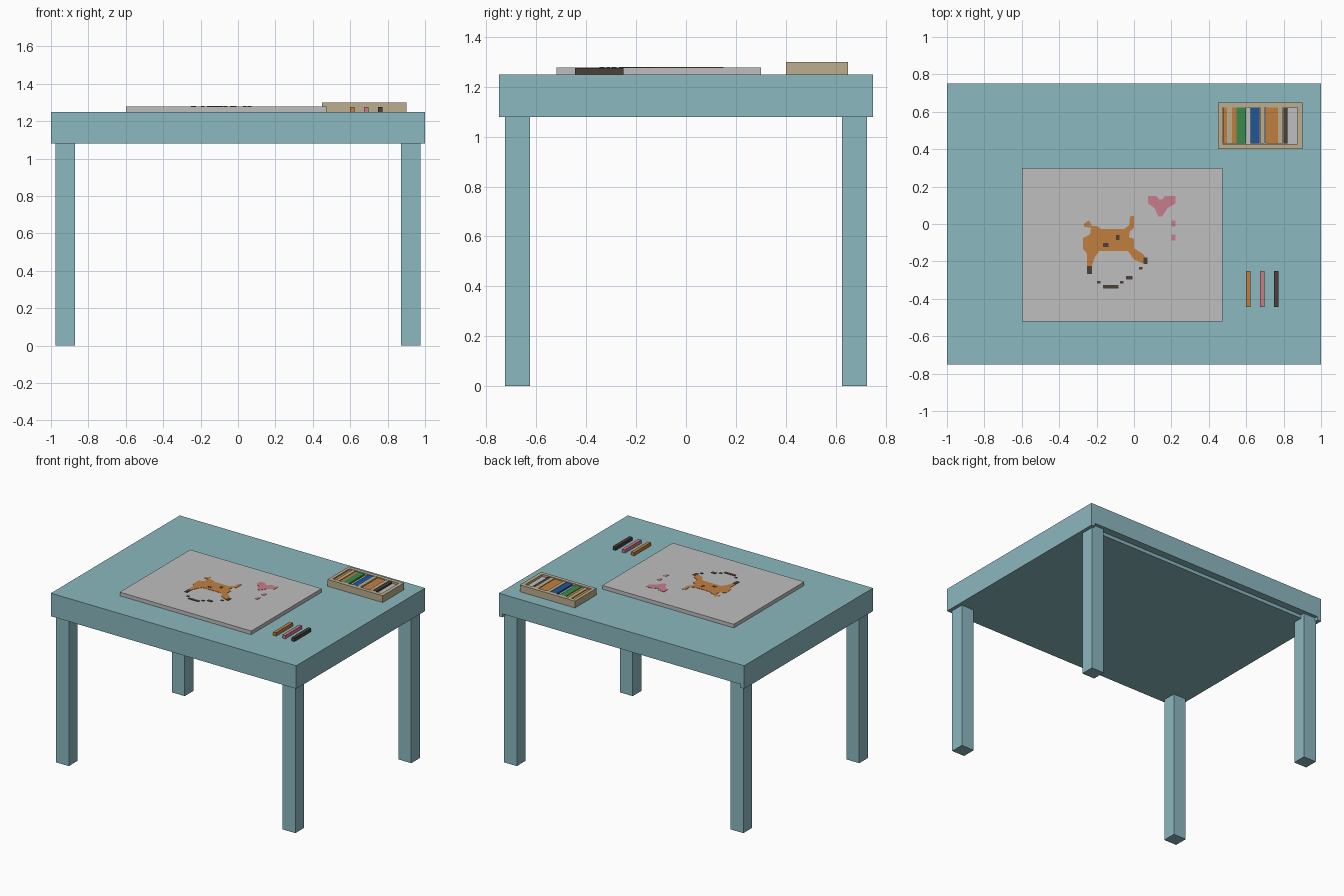
import bpy
import bmesh

cube = bpy.data.objects.get("Cube")
if cube:
    bpy.data.objects.remove(cube, do_unlink=True)


def material(name, rgb):
    """Flat material from 0-255 display values, stored as linear."""
    lin = []
    for c in rgb:
        c /= 255
        lin.append(c / 12.92 if c <= 0.04045 else ((c + 0.055) / 1.055) ** 2.4)
    col = (*lin, 1.0)
    m = bpy.data.materials.new(name)
    m.use_nodes = True
    m.diffuse_color = col
    bsdf = m.node_tree.nodes["Principled BSDF"]
    bsdf.inputs["Base Color"].default_value = col
    bsdf.inputs["Roughness"].default_value = 0.8
    return m


TEAL = material("teal paint", (139, 184, 191))
GREY = material("paper grey", (191, 191, 191))
TAN = material("tan card", (188, 175, 143))
ORANGE = material("orange wax", (193, 127, 64))
PINK = material("pink wax", (198, 125, 138))
DARK = material("dark brown wax", (76, 64, 56))
GREEN = material("green wax", (56, 138, 76))
BLUE = material("blue wax", (32, 86, 152))


def prism(name, outline, z0, z1, mat):
    """Extrude a flat outline from z0 up to z1."""
    bm = bmesh.new()
    face = bm.faces.new([bm.verts.new((x, y, z0)) for x, y in outline])
    top = bmesh.ops.extrude_face_region(bm, geom=[face])["geom"]
    verts = [g for g in top if isinstance(g, bmesh.types.BMVert)]
    bmesh.ops.translate(bm, verts=verts, vec=(0, 0, z1 - z0))
    bmesh.ops.recalc_face_normals(bm, faces=bm.faces)
    mesh = bpy.data.meshes.new(name)
    bm.to_mesh(mesh)
    bm.free()
    mesh.materials.append(mat)
    obj = bpy.data.objects.new(name, mesh)
    bpy.context.scene.collection.objects.link(obj)
    return obj


def box(name, x0, x1, y0, y1, z0, z1, mat):
    return prism(name, [(x0, y0), (x1, y0), (x1, y1), (x0, y1)], z0, z1, mat)


# Table top, with a shallow rebate under the back edge
box("table_top", -1, 1, -0.75, 0.75, 1.105, 1.25, TEAL)
prism("table_underframe",
      [(-1, -0.75), (1, -0.75), (1, 0.75), (0.97, 0.75), (0.97, 0.695),
       (-0.97, 0.695), (-0.97, 0.75), (-1, 0.75)], 1.08, 1.105, TEAL)

# Legs
for front, sy in (("front", -1), ("back", 1)):
    for side, sx in (("left", 1), ("right", -1)):
        xs = sorted((sx * 0.872, sx * 0.975))
        ys = sorted((sy * 0.625, sy * 0.725))
        box(f"{front}_{side}_leg", *xs, *ys, 0, 1.105, TEAL)

# Drawing sheet
SHEET = 1.277
box("drawing_sheet", -0.6, 0.472, -0.52, 0.30, 1.25, SHEET, GREY)

# Drawn animal: body with ears and legs
prism("drawn_animal",
      [(-0.27, 0.0), (-0.24, 0.02), (-0.225, -0.01), (-0.20, -0.01),
       (-0.175, -0.027), (-0.053, -0.027), (-0.025, -0.005), (-0.022, 0.04),
       (0, 0.045), (0, -0.02), (-0.022, -0.04), (-0.027, -0.07), (0, -0.08),
       (0, -0.13), (0.048, -0.16), (0.07, -0.195), (0.048, -0.21),
       (0, -0.19), (-0.032, -0.145), (-0.187, -0.145), (-0.21, -0.18),
       (-0.225, -0.225), (-0.25, -0.225), (-0.25, -0.16), (-0.272, -0.135),
       (-0.272, -0.075), (-0.235, -0.055), (-0.23, -0.02), (-0.265, -0.015)],
      SHEET, SHEET + 0.002, ORANGE)

# Drawn dark marks: paws, face and dotted curve
marks = [(-0.25, -0.225, -0.268, -0.224), (0.05, 0.072, -0.215, -0.18),
         (-0.097, -0.077, -0.086, -0.058), (-0.167, -0.137, -0.122, -0.102),
         (-0.167, -0.082, -0.346, -0.327), (-0.043, -0.008, -0.298, -0.278),
         (-0.198, -0.18, -0.318, -0.304), (-0.075, -0.056, -0.318, -0.304),
         (0.026, 0.046, -0.243, -0.229)]
for i, (x0, x1, y0, y1) in enumerate(marks):
    box(f"drawn_mark_{i + 1}", x0, x1, y0, y1, SHEET, SHEET + 0.003, DARK)

# Drawn heart and two dots
prism("drawn_heart",
      [(0.075, 0.15), (0.12, 0.15), (0.135, 0.13), (0.15, 0.13),
       (0.165, 0.15), (0.222, 0.15), (0.222, 0.11), (0.18, 0.085),
       (0.15, 0.04), (0.13, 0.04), (0.11, 0.085), (0.075, 0.11)],
      SHEET, SHEET + 0.002, PINK)
for i, y in enumerate((0.003, -0.073)):
    box(f"drawn_dot_{i + 1}", 0.20, 0.222, y - 0.016, y + 0.016,
        SHEET, SHEET + 0.002, PINK)

# Loose crayons
for name, x, mat in (("orange", 0.61, ORANGE), ("pink", 0.685, PINK),
                     ("dark", 0.76, DARK)):
    box(f"loose_{name}_crayon", x - 0.012, x + 0.012, -0.445, -0.25,
        1.25, 1.275, mat)

# Crayon box: four walls and a pale floor
X0, X1, Y0, Y1, RIM = 0.45, 0.90, 0.40, 0.65, 1.30
box("crayon_box_front_wall", X0, X1, Y0, Y0 + 0.027, 1.25, RIM, TAN)
box("crayon_box_back_wall", X0, X1, Y1 - 0.027, Y1, 1.25, RIM, TAN)
box("crayon_box_left_wall", X1 - 0.027, X1, Y0 + 0.027, Y1 - 0.027, 1.25, RIM, TAN)
box("crayon_box_right_wall", X0, X0 + 0.023, Y0 + 0.027, Y1 - 0.027, 1.25, RIM, TAN)
box("crayon_box_floor", X0 + 0.023, X1 - 0.027, Y0 + 0.027, Y1 - 0.027,
    1.25, 1.284, GREY)

# Crayons and dividers inside the box
row = [("orange_crayon_a", 0.475, 0.497, ORANGE, 1.294),
       ("divider_a", 0.498, 0.524, TAN, 1.299),
       ("orange_crayon_b", 0.525, 0.547, ORANGE, 1.294),
       ("green_crayon", 0.549, 0.598, GREEN, 1.296),
       ("blue_crayon", 0.624, 0.672, BLUE, 1.296),
       ("divider_b", 0.673, 0.698, TAN, 1.299),
       ("orange_crayon_c", 0.703, 0.769, ORANGE, 1.294),
       ("divider_c", 0.770, 0.796, TAN, 1.299),
       ("dark_crayon", 0.798, 0.822, DARK, 1.297)]
for name, x0, x1, mat, top in row:
    box(f"boxed_{name}", x0, x1, 0.43, 0.622, 1.284, top, mat)
